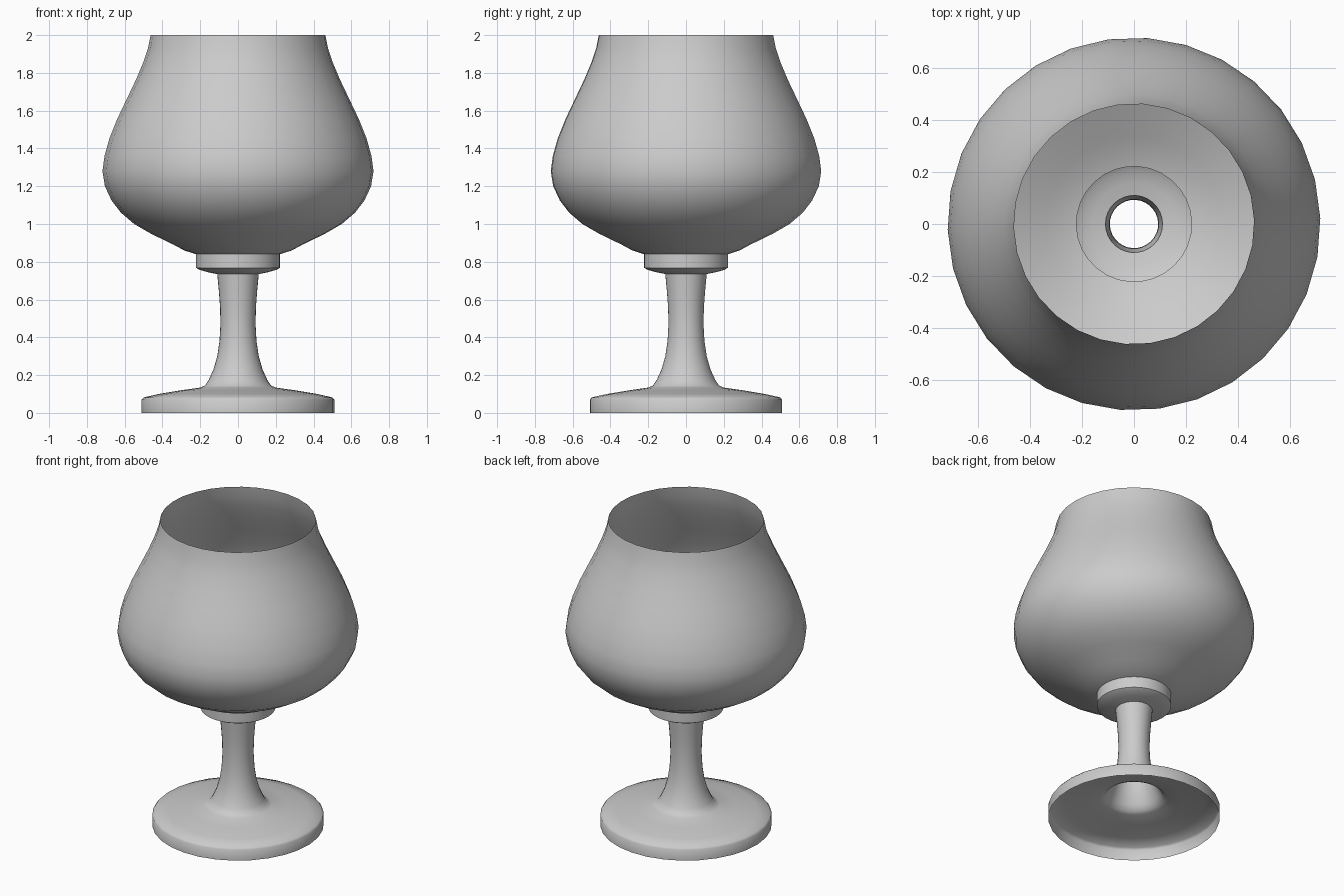
import bpy, bmesh, math

if "Cube" in bpy.data.objects:
    bpy.data.objects.remove(bpy.data.objects["Cube"])

SIDES = 30
START = math.radians(1.8)


def lathe(name, profile, angle):
    """Turn an open (radius, height) profile around z as a thin shell."""
    bm = bmesh.new()
    rings = []
    for r, z in profile:
        ring = []
        for i in range(SIDES):
            a = START + 2 * math.pi * i / SIDES
            ring.append(bm.verts.new((r * math.cos(a), r * math.sin(a), z)))
        rings.append(ring)
    for low, high in zip(rings, rings[1:]):
        for i in range(SIDES):
            j = (i + 1) % SIDES
            bm.faces.new((low[i], low[j], high[j], high[i]))
    mesh = bpy.data.meshes.new(name)
    bm.to_mesh(mesh)
    bm.free()
    obj = bpy.data.objects.new(name, mesh)
    bpy.context.collection.objects.link(obj)
    bpy.ops.object.select_all(action='DESELECT')
    obj.select_set(True)
    bpy.context.view_layer.objects.active = obj
    bpy.ops.object.shade_smooth_by_angle(angle=math.radians(angle))
    return obj


# Hollow foot flowing into the stem
lathe("foot_and_stem", [
    (0.51, 0.0), (0.51, 0.07), (0.50, 0.082), (0.42, 0.10), (0.30, 0.12),
    (0.20, 0.134), (0.175, 0.145), (0.155, 0.175), (0.13, 0.23),
    (0.11, 0.30), (0.098, 0.38), (0.093, 0.47), (0.095, 0.56),
    (0.102, 0.65), (0.11, 0.735)], 50)

# Collar between stem and bowl
lathe("collar", [
    (0.11, 0.735), (0.16, 0.745), (0.205, 0.758), (0.222, 0.768),
    (0.222, 0.84)], 50)

# Rounded bowl, narrowing to an open rim
lathe("bowl", [
    (0.222, 0.84), (0.285, 0.86), (0.34, 0.89), (0.46, 0.948),
    (0.55, 1.0), (0.62, 1.06), (0.67, 1.125), (0.705, 1.20), (0.718, 1.28),
    (0.707, 1.36), (0.682, 1.45), (0.64, 1.555), (0.59, 1.66),
    (0.54, 1.765), (0.50, 1.86), (0.477, 1.93), (0.463, 2.0)], 50)
